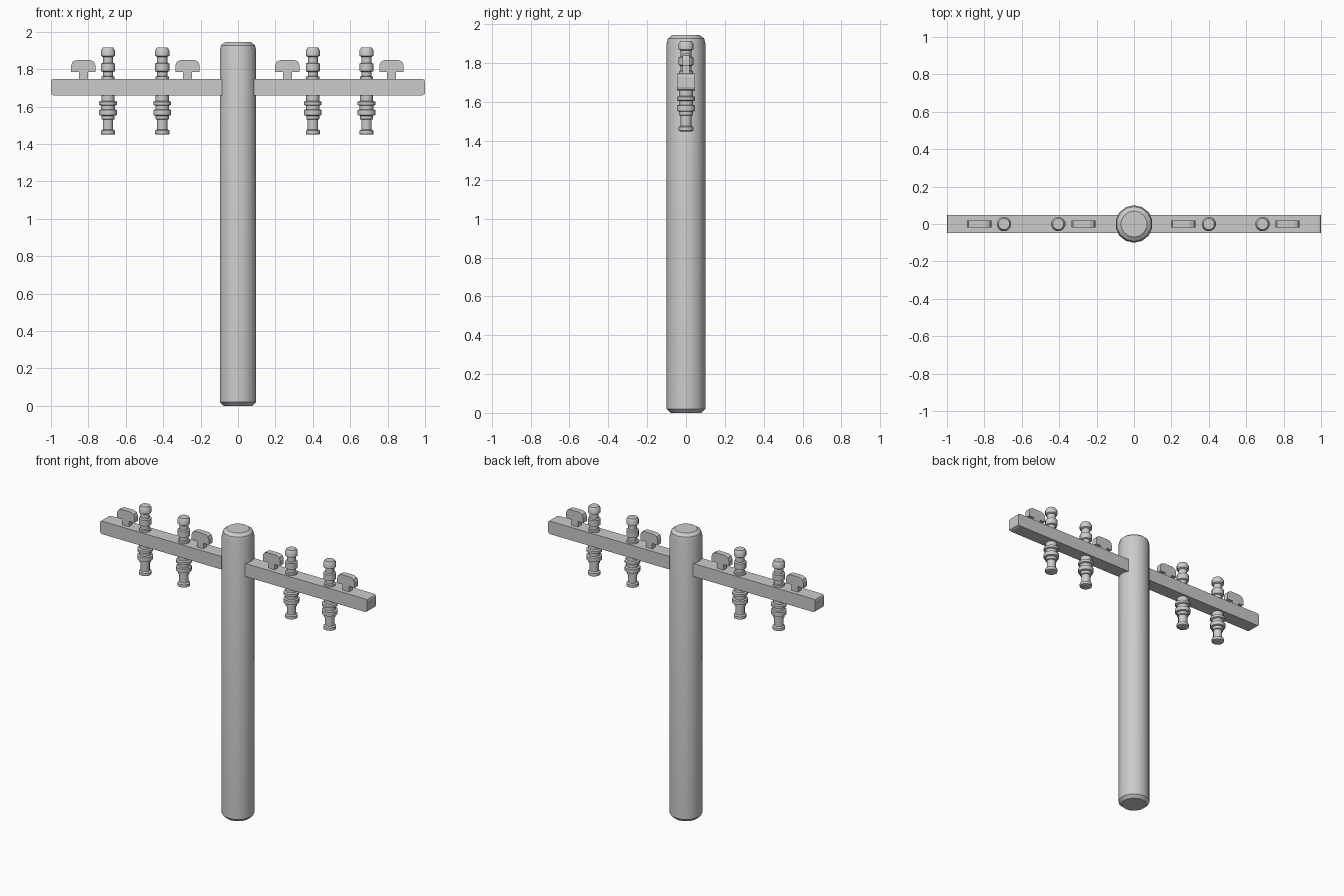
import bpy, bmesh, math

if "Cube" in bpy.data.objects:
    bpy.data.objects.remove(bpy.data.objects["Cube"])


def make_object(name, bm, smooth=False):
    bmesh.ops.recalc_face_normals(bm, faces=bm.faces)
    mesh = bpy.data.meshes.new(name)
    bm.to_mesh(mesh)
    bm.free()
    obj = bpy.data.objects.new(name, mesh)
    bpy.context.collection.objects.link(obj)
    if smooth:
        bpy.ops.object.select_all(action='DESELECT')
        obj.select_set(True)
        bpy.context.view_layer.objects.active = obj
        bpy.ops.object.shade_smooth_by_angle(angle=math.radians(35))
    return obj


def lathe(name, profile, sides, x=0.0, smooth=False):
    """Closed solid of revolution from (radius, z) pairs."""
    bm = bmesh.new()
    rings = []
    for r, z in profile:
        rings.append([bm.verts.new((x + r * math.cos(2 * math.pi * (i + .5) / sides),
                                    r * math.sin(2 * math.pi * (i + .5) / sides), z))
                      for i in range(sides)])
    for a, b in zip(rings, rings[1:]):
        for i in range(sides):
            j = (i + 1) % sides
            bm.faces.new((a[i], a[j], b[j], b[i]))
    bm.faces.new(rings[0])
    bm.faces.new(rings[-1])
    return make_object(name, bm, smooth)


def slab(name, outline, half_depth):
    """Outline of (x, z) points extruded along y."""
    bm = bmesh.new()
    face = bm.faces.new([bm.verts.new((x, -half_depth, z)) for x, z in outline])
    ext = bmesh.ops.extrude_face_region(bm, geom=[face])
    for v in ext['geom']:
        if isinstance(v, bmesh.types.BMVert):
            v.co.y = half_depth
    return make_object(name, bm)


# Pole with chamfered foot and rounded top
lathe("pole", [(0.08, 0), (0.1, 0.02), (0.1, 1.9), (0.093, 1.928), (0.07, 1.945)],
      14, smooth=True)

# Two crossarms with softened outer ends
for side, s in (("left", -1), ("right", 1)):
    slab(side + "_crossarm",
         [(s * 0.085, 1.66), (s * 0.985, 1.66), (s * 0.996, 1.665), (s * 1.0, 1.677),
          (s * 1.0, 1.733), (s * 0.996, 1.744), (s * 0.985, 1.748), (s * 0.085, 1.748)],
         0.047)

# Insulator stacks above and below the arm
upper = [(0.037, 1.74), (0.037, 1.76), (0.028, 1.763), (0.028, 1.785), (0.039, 1.79),
         (0.039, 1.83), (0.028, 1.834), (0.028, 1.866), (0.039, 1.872), (0.039, 1.90),
         (0.030, 1.915)]
lower = [(0.032, 1.45), (0.039, 1.453), (0.039, 1.472), (0.029, 1.478), (0.029, 1.53),
         (0.036, 1.533), (0.036, 1.551), (0.049, 1.555), (0.049, 1.582), (0.038, 1.586),
         (0.038, 1.605), (0.049, 1.61), (0.049, 1.626), (0.037, 1.631), (0.037, 1.67)]
for n, x in enumerate((-0.695, -0.405, 0.4, 0.687), 1):
    lathe(f"insulator_top_{n}", upper, 12, x, True)
    lathe(f"insulator_bottom_{n}", lower, 12, x, True)

# Mushroom-shaped wire brackets on the arm
half = [(0.024, 1.74), (0.024, 1.785), (0.065, 1.785), (0.065, 1.82), (0.057, 1.84),
        (0.036, 1.85)]
outline = half + [(-x, z) for x, z in reversed(half)]
for n, c in enumerate((-0.827, -0.27, 0.264, 0.821), 1):
    slab(f"wire_bracket_{n}", [(c + x, z) for x, z in outline], 0.019)
